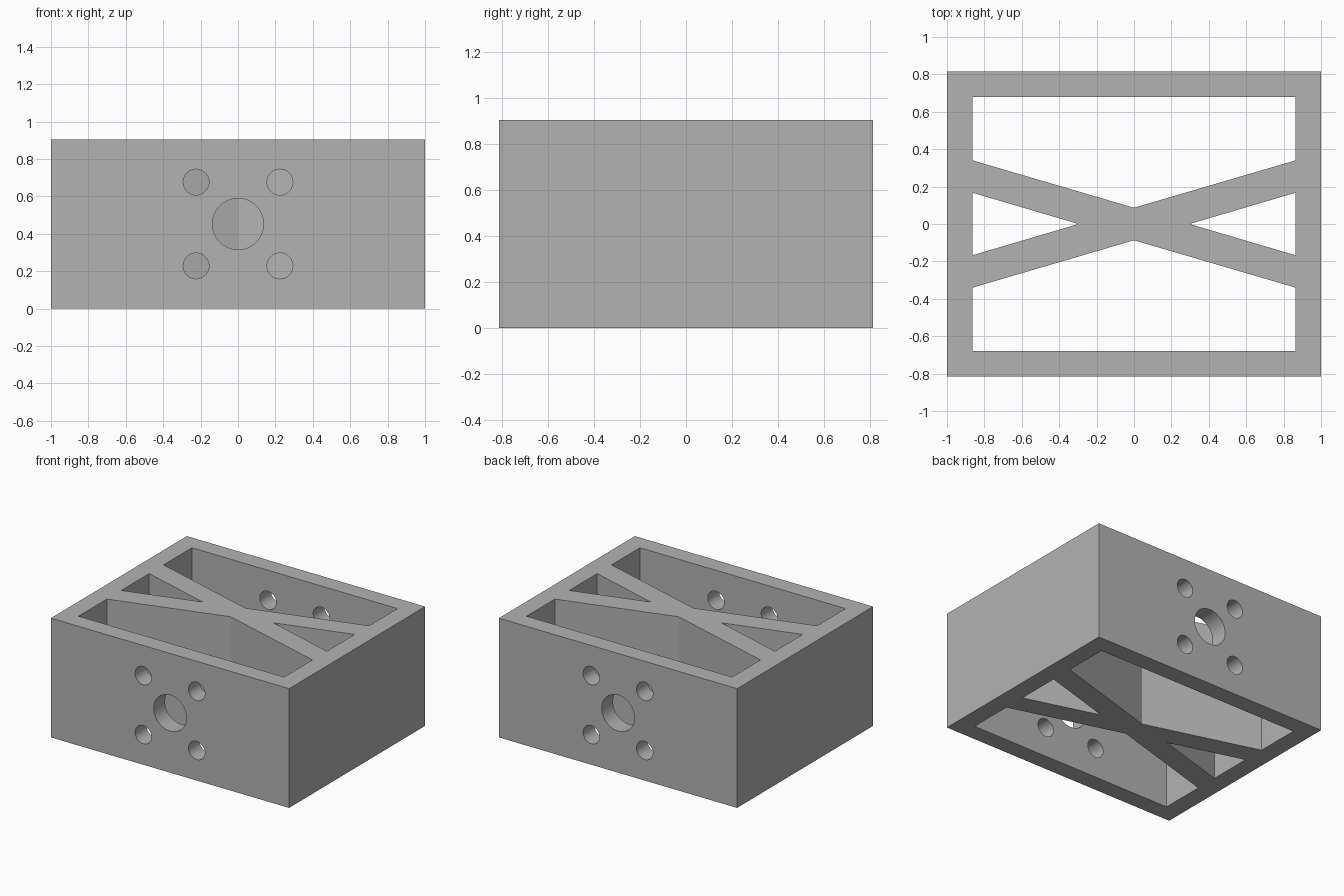
import bpy
import bmesh
from math import radians
from mathutils import Matrix, Vector

cube = bpy.data.objects.get("Cube")
if cube:
    bpy.data.objects.remove(cube, do_unlink=True)

HALF_X, HALF_Y, HEIGHT = 1.0, 0.815, 0.905
IN_X, IN_Y = 0.863, 0.68          # inner faces of the outer walls
MID_Z = HEIGHT / 2

grey = bpy.data.materials.new("plain_grey")
colour = (0.45, 0.45, 0.45, 1)
grey.diffuse_color = colour
grey.use_nodes = True
grey.node_tree.nodes["Principled BSDF"].inputs["Base Color"].default_value = colour


def make_object(name, bm):
    bmesh.ops.recalc_face_normals(bm, faces=bm.faces)
    mesh = bpy.data.meshes.new(name)
    bm.to_mesh(mesh)
    bm.free()
    mesh.materials.append(grey)
    obj = bpy.data.objects.new(name, mesh)
    bpy.context.collection.objects.link(obj)
    return obj


def add_prism(bm, outline, z0, z1):
    face = bm.faces.new([bm.verts.new((x, y, z0)) for x, y in outline])
    top = bmesh.ops.extrude_face_region(bm, geom=[face])["geom"]
    verts = [v for v in top if isinstance(v, bmesh.types.BMVert)]
    bmesh.ops.translate(bm, verts=verts, vec=Vector((0, 0, z1 - z0)))


# Solid block
bm = bmesh.new()
add_prism(bm, [(-HALF_X, -HALF_Y), (HALF_X, -HALF_Y), (HALF_X, HALF_Y), (-HALF_X, HALF_Y)], 0, HEIGHT)
frame = make_object("cross_braced_frame", bm)

# Vertical pockets that leave the outer walls and the crossed braces
long_pocket = [(-IN_X, IN_Y), (-IN_X, 0.34), (0, 0.087), (IN_X, 0.34), (IN_X, IN_Y)]
side_pocket = [(IN_X, 0.167), (0.297, 0), (IN_X, -0.167)]
bm = bmesh.new()
for s in (-1, 1):
    add_prism(bm, [(x, s * y) for x, y in long_pocket], -0.1, HEIGHT + 0.1)
    add_prism(bm, [(s * x, y) for x, y in side_pocket], -0.1, HEIGHT + 0.1)
pockets = make_object("pocket_cutter", bm)

# Round mounting holes through the front and back walls
holes_layout = [(0, 0, 0.137)] + [(sx * 0.224, sz * 0.224, 0.069) for sx in (-1, 1) for sz in (-1, 1)]
bm = bmesh.new()
for s in (-1, 1):
    for x, dz, radius in holes_layout:
        place = Matrix.Translation((x, s * (HALF_Y + IN_Y) / 2, MID_Z + dz)) @ Matrix.Rotation(radians(90), 4, "X")
        bmesh.ops.create_cone(bm, cap_ends=True, segments=48, radius1=radius,
                              radius2=radius, depth=0.22, matrix=place)
holes = make_object("hole_cutter", bm)

# Cut, then discard the cutters
bpy.ops.object.select_all(action="DESELECT")
bpy.context.view_layer.objects.active = frame
frame.select_set(True)
for cutter in (pockets, holes):
    cutter.hide_render = True
    mod = frame.modifiers.new(cutter.name, "BOOLEAN")
    mod.operation = "DIFFERENCE"
    mod.solver = "EXACT"
    mod.object = cutter
    bpy.ops.object.modifier_apply(modifier=mod.name)
    bpy.data.objects.remove(cutter, do_unlink=True)

# Smooth hole walls, crisp edges elsewhere
bpy.ops.object.shade_smooth_by_angle(angle=radians(12))
